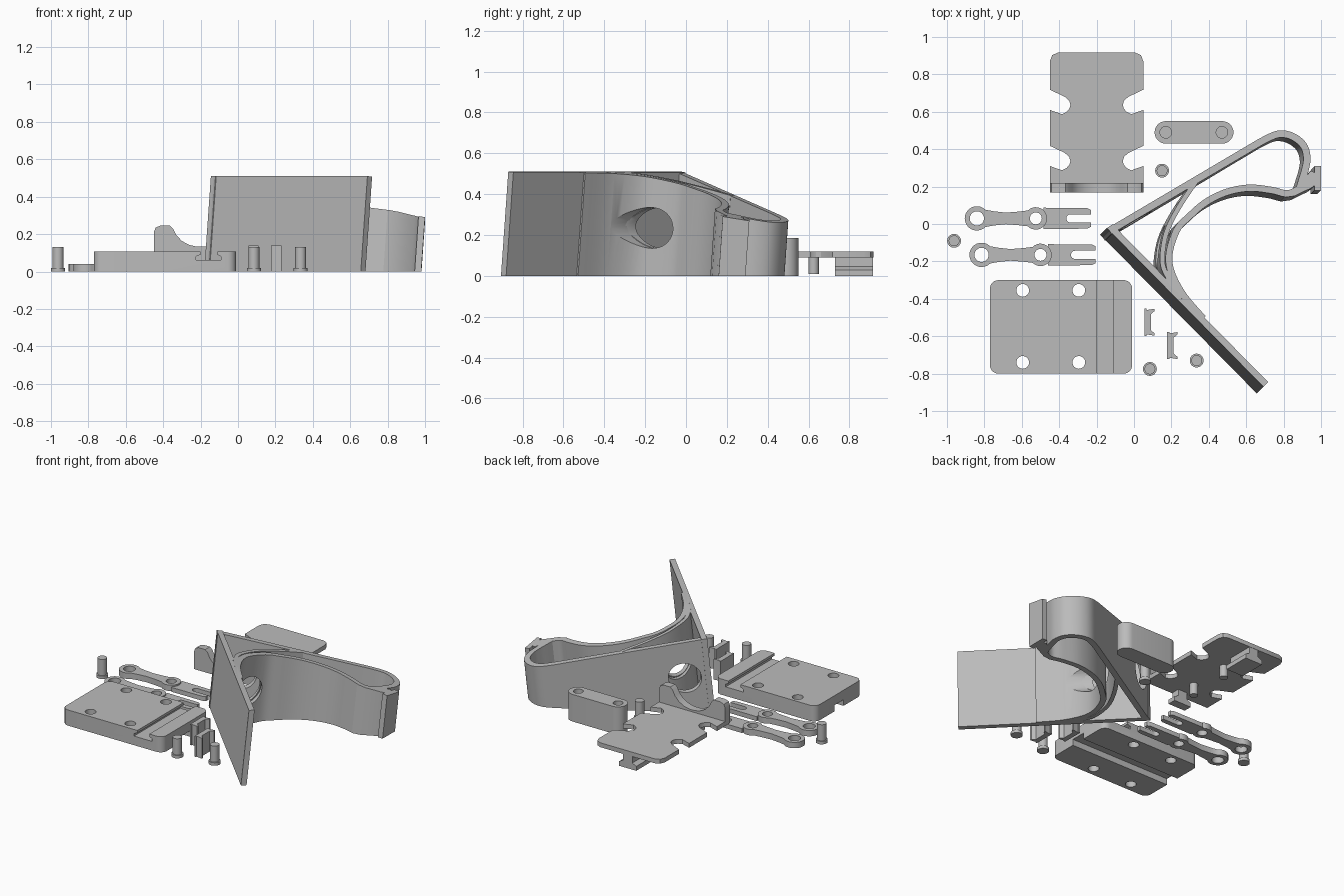
import bpy, bmesh, math
from mathutils import Matrix, Vector

if "Cube" in bpy.data.objects:
    bpy.data.objects.remove(bpy.data.objects["Cube"])

grey = bpy.data.materials.new("plain_grey")
grey.diffuse_color = (0.5, 0.5, 0.5, 1)
grey.use_nodes = True
grey.node_tree.nodes["Principled BSDF"].inputs["Base Color"].default_value = grey.diffuse_color


def circle(cx, cy, r, a0=0, a1=360, n=24):
    full = abs(a1 - a0) >= 360
    m = n if full else n + 1
    return [(cx + r * math.cos(math.radians(a0 + (a1 - a0) * i / n)),
             cy + r * math.sin(math.radians(a0 + (a1 - a0) * i / n))) for i in range(m)]


def rounded_rect(x0, y0, x1, y1, r):
    pts = []
    for cx, cy, a in ((x1 - r, y1 - r, 0), (x0 + r, y1 - r, 90),
                      (x0 + r, y0 + r, 180), (x1 - r, y0 + r, 270)):
        pts += circle(cx, cy, r, a, a + 90, 6)
    return pts


def smooth(pts, n=6):
    """Catmull-Rom curve through the points"""
    p = [Vector(q) for q in [pts[0]] + pts + [pts[-1]]]
    out = []
    for i in range(1, len(p) - 2):
        a, b, c, d = p[i - 1:i + 3]
        for k in range(n):
            t = k / n
            out.append(0.5 * (2 * b + (c - a) * t + (2 * a - 5 * b + 4 * c - d) * t * t
                              + (3 * b - a - 3 * c + d) * t ** 3))
    return out + [p[-1]]


def ribbon(path, width):
    """Closed outline of a wall of constant width"""
    left, right = [], []
    for i, p in enumerate(path):
        t = (path[min(i + 1, len(path) - 1)] - path[max(i - 1, 0)]).normalized()
        nrm = Vector((-t.y, t.x)) * width / 2
        left.append(tuple(p + nrm))
        right.append(tuple(p - nrm))
    return left + right[::-1]


def prism(name, outlines, z0, z1, matrix=None):
    """Extrude an outline; further outlines become holes"""
    cu = bpy.data.curves.new(name, 'CURVE')
    cu.dimensions = '2D'
    cu.fill_mode = 'BOTH'
    cu.extrude = (z1 - z0) / 2
    for pts in outlines:
        sp = cu.splines.new('POLY')
        sp.points.add(len(pts) - 1)
        for q, (x, y) in zip(sp.points, pts):
            q.co = (x, y, 0, 1)
        sp.use_cyclic_u = True
    tmp = bpy.data.objects.new(name + "_curve", cu)
    bpy.context.collection.objects.link(tmp)
    bpy.context.view_layer.update()
    me = bpy.data.meshes.new_from_object(tmp.evaluated_get(bpy.context.evaluated_depsgraph_get()))
    bpy.data.objects.remove(tmp)
    bm = bmesh.new()
    bm.from_mesh(me)
    bmesh.ops.remove_doubles(bm, verts=bm.verts, dist=1e-5)
    bmesh.ops.translate(bm, verts=bm.verts, vec=(0, 0, (z0 + z1) / 2))
    if matrix:
        bmesh.ops.transform(bm, matrix=matrix, verts=bm.verts)
    bmesh.ops.recalc_face_normals(bm, faces=bm.faces)
    bm.to_mesh(me)
    bm.free()
    me.materials.clear()
    me.materials.append(grey)
    ob = bpy.data.objects.new(name, me)
    bpy.context.collection.objects.link(ob)
    return ob


def cut(ob, cutter):
    mod = ob.modifiers.new("cut", 'BOOLEAN')
    mod.operation, mod.solver, mod.object = 'DIFFERENCE', 'EXACT', cutter
    bpy.context.view_layer.update()
    me = bpy.data.meshes.new_from_object(ob.evaluated_get(bpy.context.evaluated_depsgraph_get()))
    ob.modifiers.clear()
    ob.data = me


def along_y(x=0):
    """Maps an (x, z) profile so that it is extruded along y"""
    return Matrix(((1, 0, 0, x), (0, 0, 1, 0), (0, 1, 0, 0), (0, 0, 0, 1)))


# Leaning bracket: walls lean, and their height falls away from the long plate
def lean(ob):
    for v in ob.data.vertices:
        d = (v.co.x + v.co.y + 0.14) * 0.7071
        top = 0.51 - 0.235 * max(0, d)
        z = v.co.z * top
        s = 0.07 * (z - top)
        v.co = (v.co.x + s, v.co.y + s, z)
    return ob


lean(prism("long_plate", [[(-0.145, -0.022), (0.692, -0.87), (0.717, -0.845), (-0.115, -0.002)]], 0, 1))
back_path = [Vector((-0.13, -0.037))] + smooth(
    [(0.68, 0.441), (0.76, 0.478), (0.82, 0.478), (0.875, 0.452), (0.912, 0.41),
     (0.925, 0.35), (0.915, 0.29), (0.9, 0.24), (0.885, 0.19)])
back_wall = lean(prism("back_wall", [ribbon(back_path, 0.038)], 0, 1))
cuff = lean(prism("cuff_arc", [ribbon(smooth(
    [(0.37, -0.505), (0.25, -0.36), (0.187, -0.2), (0.225, -0.04), (0.30, 0.045), (0.39, 0.12),
     (0.5, 0.172), (0.62, 0.193), (0.74, 0.18), (0.82, 0.163), (0.9, 0.19)]), 0.036)], 0, 1))
brace = lean(prism("brace_arc", [ribbon(smooth(
    [(0.235, -0.36), (0.185, -0.29), (0.152, -0.2), (0.172, -0.05), (0.24, 0.09), (0.33, 0.225)]), 0.026)], 0, 1))
lean(prism("clip_end", [[(0.8, 0.142), (0.86, 0.15), (0.91, 0.175), (0.945, 0.19), (0.965, 0.205),
                         (0.965, 0.18), (1.0, 0.18), (1.0, 0.31), (0.965, 0.31), (0.965, 0.275),
                         (0.945, 0.285), (0.925, 0.26), (0.9, 0.22), (0.84, 0.185)]], 0, 1))
# Round passage through the walls, parallel to the long plate
quat = Vector((1, -1, 0)).to_track_quat('Z', 'Y').to_matrix().to_4x4()
bore = prism("bore_cutter", [circle(0, 0, 0.1, n=40)], -0.5, 0.5,
             Matrix.Translation((0.175, -0.155, 0.235)) @ quat)
for wall in (back_wall, cuff, brace):
    cut(wall, bore)
bpy.data.objects.remove(bore)

# Base plate with four holes, a T slot on top and a channel below
base = prism("base_plate", [rounded_rect(-0.77, -0.8, -0.01, -0.3, 0.045)]
             + [circle(x, y, 0.034) for x in (-0.595, -0.295) for y in (-0.74, -0.355)], 0, 0.107)
slot = prism("slot_cutter", [[(-0.225, 0.062), (-0.09, 0.062), (-0.09, 0.08), (-0.11, 0.09),
                              (-0.11, 0.13), (-0.2, 0.13), (-0.2, 0.09), (-0.225, 0.08)]],
             -0.9, -0.2, along_y())
channel = prism("channel_cutter", [[(-0.9, -0.6), (0.1, -0.6), (0.1, -0.5), (-0.9, -0.5)]], -0.02, 0.042)
for c in (slot, channel):
    cut(base, c)
    bpy.data.objects.remove(c)

# Sled plate with side notches
half = [(0.215, 0.17), (0.24, 0.18), (0.25, 0.205)]
for y in (0.0, 0.3):
    half += [(0.25, 0.31 + y), (0.185, 0.287 + y), (0.16, 0.3 + y), (0.145, 0.318 + y), (0.14, 0.337 + y),
             (0.147, 0.36 + y), (0.17, 0.38 + y), (0.25, 0.418 + y)]
half += [(0.25, 0.87), (0.237, 0.903), (0.205, 0.917)]
prism("sled_plate", [[(x - 0.2, y) for x, y in half] + [(-x - 0.2, y) for x, y in half[::-1]]], 0.09, 0.12)
# Raised lip with a concave top
lip = [(0.25, 0.09), (0.25, 0.21), (0.24, 0.235), (0.215, 0.245), (0.165, 0.245), (0.148, 0.23),
       (0.13, 0.195), (0.1, 0.163), (0.06, 0.142), (0.02, 0.133)]
prism("sled_lip", [lip + [(-x, z) for x, z in lip[::-1]]], 0.168, 0.22, along_y(-0.2))
# Feet of the sled that slide in the slot
foot = [(0.065, 0.0), (0.065, 0.03), (0.035, 0.045), (0.035, 0.095)]
for name, y0, y1 in (("rear_rail_foot", 0.73, 0.915), ("front_rail_foot", 0.172, 0.23)):
    prism(name, [foot + [(-x, z) for x, z in foot[::-1]]], y0, y1, along_y(-0.2))
for y in (0.337, 0.625):
    prism("sled_post", [circle(-0.2, y, 0.026)], 0.01, 0.095)

# Spacer block with two blind holes
spacer = [circle(x, 0.49, 0.031) for x in (0.17, 0.47)]
stadium = circle(0.472, 0.49, 0.06, -90, 90, 14) + circle(0.17, 0.49, 0.06, 90, 270, 14)
prism("spacer_block", [stadium] + spacer, 0.06, 0.185)
prism("spacer_floor", [stadium], 0, 0.06)

# Flanged pins
for x, y in ((-0.962, -0.09), (0.15, 0.285), (0.085, -0.775), (0.335, -0.73)):
    prism("pin_flange", [circle(x, y, 0.037)], 0, 0.02)
    prism("pin_shaft", [circle(x, y, 0.029)], 0.02, 0.13)

# Forked levers
for lx, ly in ((-0.84, 0.03), (-0.815, -0.165)):
    def at(pts):
        return [(lx + x, ly + y) for x, y in pts]
    body = (circle(0, 0, 0.065, 45, 315, 20) + [(0.09, -0.038), (0.155, -0.031), (0.22, -0.036)]
            + circle(0.315, 0, 0.06, -135, 135, 20) + [(0.22, 0.036), (0.155, 0.031), (0.09, 0.038)])
    prism("lever_body", [at(body), at(circle(0, 0, 0.038)), at(circle(0.315, 0, 0.032))], 0, 0.04)
    fork = ([(0.355, 0.057), (0.355, -0.057), (0.59, -0.055), (0.61, -0.045), (0.61, -0.022)]
            + circle(0.5, 0, 0.022, 270, 90, 8) + [(0.61, 0.022), (0.61, 0.045), (0.59, 0.055)])
    prism("lever_fork", [at(fork)], 0, 0.03)

# Small notched clips
for x, y in ((0.055, -0.525), (0.177, -0.65)):
    side = [(0, 0.073), (0.012, 0.073), (0.012, 0.06), (0.055, 0.073), (0.055, 0.06),
            (0.035, 0.042), (0.035, 0.02)]
    side[2:4] = [(0.012, 0.066), (0.018, 0.066), (0.055, 0.072)]
    prism("small_clip", [[(x + a, y + b) for a, b in side]
                         + [(x + a, y - b) for a, b in side[::-1]]], 0.0, 0.14)

# Smooth the round sides, keep the edges sharp
bpy.ops.object.select_all(action='DESELECT')
for ob in bpy.context.scene.objects:
    ob.select_set(True)
    bpy.context.view_layer.objects.active = ob
bpy.ops.object.shade_smooth_by_angle(angle=math.radians(30))
